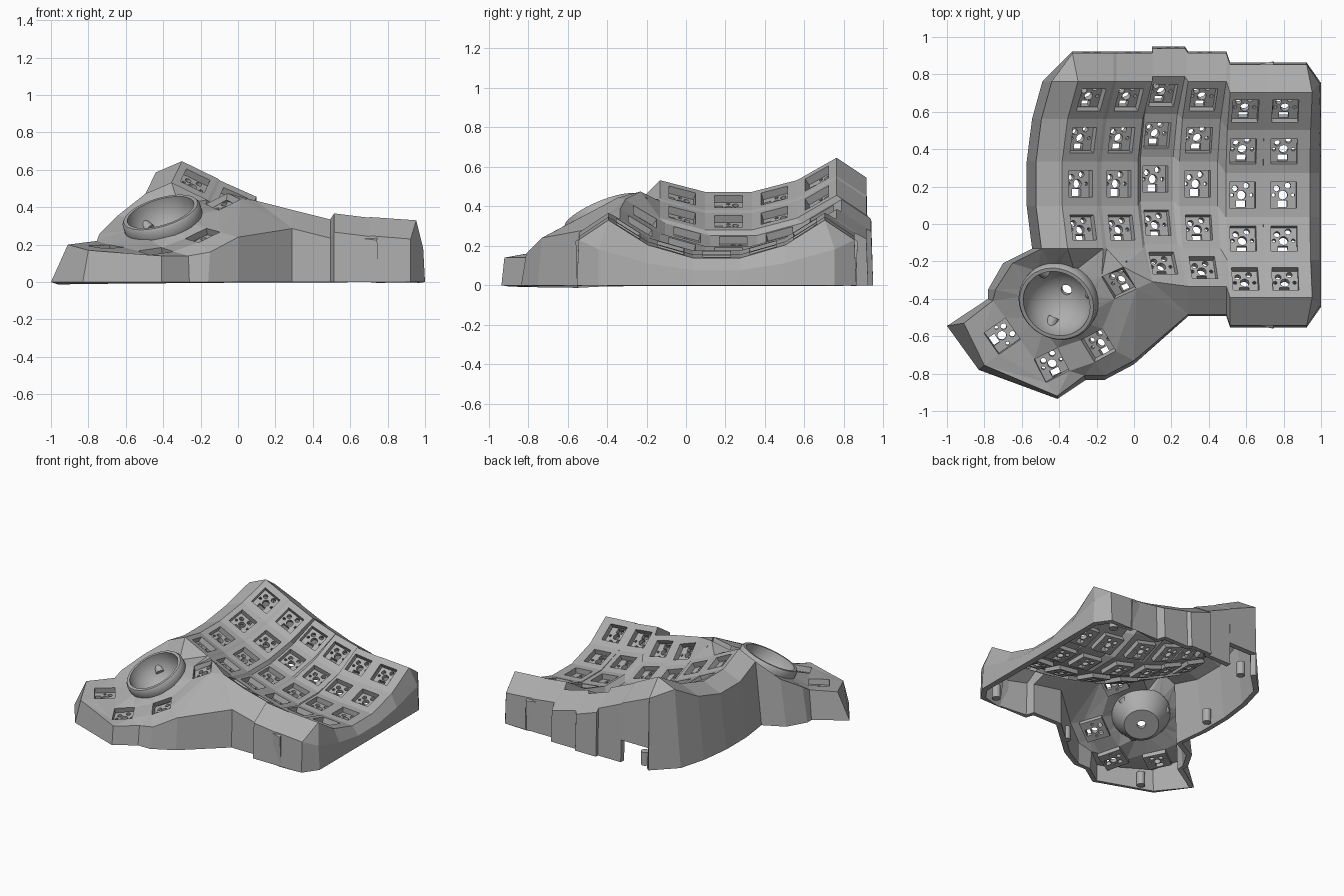
import bpy, bmesh
from math import sin, cos, pi, radians
from mathutils import Vector, Matrix
from mathutils.geometry import delaunay_2d_cdt

cube = bpy.data.objects.get("Cube")
if cube:
    bpy.data.objects.remove(cube)

grey = bpy.data.materials.new("plain_grey")
grey.use_nodes = True
grey.diffuse_color = (0.42, 0.42, 0.42, 1)
grey.node_tree.nodes["Principled BSDF"].inputs["Base Color"].default_value = grey.diffuse_color

RADIUS, STEP, HOLE = 0.84, radians(16.1), 0.07


def add_object(name, mesh):
    obj = bpy.data.objects.new(name, mesh)
    bpy.context.collection.objects.link(obj)
    if not mesh.materials:
        mesh.materials.append(grey)
    return obj


def finish(bm, name):
    mesh = bpy.data.meshes.new(name)
    bm.to_mesh(mesh)
    bm.free()
    return add_object(name, mesh)


def solidify(obj, thickness):
    mod = obj.modifiers.new("thickness", "SOLIDIFY")
    mod.thickness = thickness
    mod.offset = -1


class Skin:
    """Collects faces and joins the corners that coincide."""
    def __init__(self):
        self.bm, self.seen = bmesh.new(), {}

    def face(self, *points):
        verts = []
        for p in points:
            key = tuple(round(c, 4) for c in p)
            if key not in self.seen:
                self.seen[key] = self.bm.verts.new(p)
            if self.seen[key] not in verts:
                verts.append(self.seen[key])
        if len(verts) > 2 and not self.bm.faces.get(verts):
            self.bm.faces.new(verts)

    def patch(self, outline, holes):
        """Fills an outline, seen from above, around convex holes."""
        points, edges, group = [], [], []
        for g, loop in enumerate([outline] + holes):
            n, first = len(loop), len(points)
            points += loop
            group += [g] * n
            edges += [(first + i, first + (i + 1) % n) for i in range(n)]
        flat = [Vector(p).to_2d() for p in points]
        out, _, faces, origin, _, _ = delaunay_2d_cdt(flat, edges, [], 1, 1e-5)
        for f in faces:
            if any(not origin[i] for i in f):
                continue
            ids = [origin[i][0] for i in f]
            groups = {group[i] for i in ids}
            if len(groups) > 1 or 0 in groups:
                self.face(*[points[i] for i in ids])

    def build(self, name, thickness):
        bmesh.ops.recalc_face_normals(self.bm, faces=self.bm.faces[:])
        if sum(f.normal.z * f.calc_area() for f in self.bm.faces) < 0:
            bmesh.ops.reverse_faces(self.bm, faces=self.bm.faces[:])
        obj = finish(self.bm, name)
        solidify(obj, thickness)
        return obj


def circle(x, y, r, n=12, z=0):
    return [Vector((x + r * cos(2 * pi * i / n), y + r * sin(2 * pi * i / n), z)) for i in range(n)]


def box(x, y, w, h):
    return [Vector((x + i * w, y + j * h, 0)) for i, j in ((-1, -1), (1, -1), (1, 1), (-1, 1))]


def frame(position, across, normal):
    n = Vector(normal).normalized()
    u = Vector(across)
    u = (u - n * u.dot(n)).normalized()
    m = Matrix((u, n.cross(u), n)).transposed().to_4x4()
    m.translation = position
    return m


# Key columns: centre, tilt, width to each side, first row
columns = [
    ((-0.285, 0.215, 0.425), 26, 0.11, 0.102, -1),
    ((-0.08, 0.215, 0.325), 24, 0.102, 0.11, -1),
    ((0.115, 0.24, 0.225), 19, 0.085, 0.1, -2),
    ((0.34, 0.215, 0.175), 14, 0.1, 0.11, -2),
    ((0.58, 0.155, 0.165), 7, 0.09, 0.11, -2),
    ((0.80, 0.155, 0.148), 4, 0.11, 0.14, -2),
]


def axes(c):
    t = radians(columns[c][1])
    return Vector((cos(t), 0, -sin(t))), Vector((sin(t), 0, cos(t)))


def edge(c, side, k):
    """Corner of the key plates on one side of a column, at row line k."""
    u, n = axes(c)
    s = -columns[c][2] if side == "L" else columns[c][3]
    r = RADIUS / cos(STEP / 2)
    return (Vector(columns[c][0]) + u * s + n * (RADIUS - r * cos(k * STEP))
            + Vector((0, r * sin(k * STEP), 0)))


skin, key_frames = Skin(), []
for c, (centre, _, _, _, first) in enumerate(columns):
    u, n = axes(c)
    for row in range(first, 3):
        a = row * STEP
        pos = Vector(centre) + n * RADIUS * (1 - cos(a)) + Vector((0, RADIUS * sin(a), 0))
        m = frame(pos, u, n * cos(a) - Vector((0, sin(a), 0)))
        key_frames.append(m)
        hole = [m @ p for p in box(0, 0, HOLE, HOLE)]
        lo, hi = row - 0.5, row + 0.5
        rim = [edge(c, "L", lo), edge(c, "R", lo), edge(c, "R", hi), edge(c, "L", hi)]
        for i in range(4):
            j = (i + 1) % 4
            skin.face(rim[i], rim[j], hole[j], hole[i])
        # Web to the next column
        if c < 5 and row >= columns[c + 1][4]:
            skin.face(rim[1], edge(c + 1, "L", lo), edge(c + 1, "L", hi), rim[2])

# Sloping rim and wall around the key columns: top, rim, ground
chain = []


def wall(top, offset, flare):
    rim = top + Vector(offset)
    chain.append((top, rim, Vector((rim.x + flare[0], rim.y + flare[1], 0))))


for row in range(-1, 4):
    wall(edge(0, "L", row - 0.5), (-0.14, 0, -0.06), (-0.05, 0))
notch_start = len(chain)
for c in range(6):
    for side in "LR":
        wall(edge(c, side, 2.5), (-0.03 if c + (side == "R") in (0, 6) else 0, 0.15, -0.1), (0, 0.01))
for row in range(3, -3, -1):
    p = edge(5, "R", row - 0.5)
    end = 0.05 if row == 3 else -0.05 if row == -2 else 0
    wall(p, (0.99 - p.x, end, -0.45 * p.z), (0.01, 0))
for c in (5, 4, 3):
    for side in "RL":
        wall(edge(c, side, -2.5), (-0.03 if (c, side) == (5, "R") else 0, -0.15, -0.1), (0, -0.01))
body_front = chain[-1]

# Thumb cluster: rim and ground points
thumb = [
    ((0, -0.73, 0.24), (0, -0.75)), ((-0.15, -0.81, 0.16), (-0.16, -0.835)),
    ((-0.265, -0.81, 0.14), (-0.26, -0.835)), ((-0.41, -0.92, 0.14), (-0.41, -0.935)),
    ((-0.80, -0.755, 0.17), (-0.83, -0.78)), ((-0.91, -0.53, 0.2), (-1, -0.545)),
    ((-0.755, -0.41, 0.22), (-0.78, -0.4)), ((-0.74, -0.35, 0.26), (-0.78, -0.35)),
    ((-0.65, -0.21, 0.35), (-0.7, -0.21)),
]
chain += [(None, Vector(r), Vector((*g, 0))) for r, g in thumb]

for i, (top, rim, ground) in enumerate(chain):
    top2, rim2, ground2 = chain[(i + 1) % len(chain)]
    if top and top2:
        skin.face(top, top2, rim2, rim)
    # Cable opening in the back wall
    lift = Vector((0, 0, 0.17 if notch_start <= i < notch_start + 2 else 0))
    skin.face(rim, rim2, ground2 + lift, ground + lift)

# Thumb keys: position, direction across, normal
thumb_keys = [
    ((-0.705, -0.6, 0.19), (0.57, -0.82, 0), (0.03, -0.1, 1)),
    ((-0.44, -0.755, 0.165), (0.87, 0.45, 0), (-0.05, -0.2, 1)),
    ((-0.19, -0.65, 0.25), (0.82, 0.5, 0), (-0.3, -0.35, 1)),
    ((-0.08, -0.315, 0.43), (0.85, 0.5, 0), (-0.3, -0.45, 1)),
]
thumb_frames = [frame(*k) for k in thumb_keys]
ball_frame = frame((-0.41, -0.42, 0.36), (1, 0, 0), (-0.3, -0.42, 1))
outline = [edge(0, "L", -1.5), edge(0, "R", -1.5), edge(1, "L", -1.5), edge(1, "R", -1.5),
           edge(2, "L", -1.5), edge(2, "L", -2.5), edge(2, "R", -2.5), body_front[0], body_front[1]]
outline += [Vector(r) for r, _ in thumb] + [chain[0][1]]
holes = [[m @ p for p in box(0, 0, HOLE, HOLE)] for m in thumb_frames]
holes.append([ball_frame @ p for p in circle(0, 0, 0.195, 28, -0.04)])
skin.patch(outline, holes)
skin.build("case_shell", 0.04)

# Switch socket floors, one mesh shared by every key
floor = Skin()
floor.patch(box(0, 0, 0.082, 0.082), [
    circle(0, 0, 0.024), circle(-0.052, 0, 0.01, 8), circle(0.052, 0, 0.01, 8),
    circle(-0.035, 0.035, 0.016), circle(0.025, 0.05, 0.016), box(-0.005, -0.047, 0.026, 0.018)])
socket = floor.build("switch_socket", 0.03)
for i, m in enumerate(key_frames + thumb_frames):
    if i:
        socket = add_object("switch_socket_%d" % i, socket.data)
        solidify(socket, 0.03)
    socket.matrix_world = m @ Matrix.Translation((0, 0, -0.04))

# Ball cup: a turned profile with a sensor opening at its lowest point
profile = [(0.2, -0.09), (0.215, -0.05), (0.215, 0), (0.205, 0.015), (0.185, 0.015)]
profile += [(0.185 * cos(a), -0.185 * sin(a)) for a in [radians(d) for d in range(0, 82, 9)]]
profile += [(0.03, -0.21), (0.12, -0.21), (0.17, -0.15)]
cup, n = Skin(), 40
for i in range(n):
    spin = [Matrix.Rotation(2 * pi * k / n, 3, "Z") for k in (i, i + 1)]
    for (r, z), (r2, z2) in zip(profile, profile[1:] + profile[:1]):
        a, b = Vector((r, 0, z)), Vector((r2, 0, z2))
        cup.face(spin[0] @ a, spin[1] @ a, spin[1] @ b, spin[0] @ b)
bmesh.ops.recalc_face_normals(cup.bm, faces=cup.bm.faces[:])
ball_cup = finish(cup.bm, "ball_cup")
ball_cup.matrix_world = ball_frame
bpy.context.view_layer.objects.active = ball_cup
ball_cup.select_set(True)
bpy.ops.object.shade_smooth_by_angle(angle=radians(35))


def cylinder(name, radius, depth, matrix):
    bm = bmesh.new()
    bmesh.ops.create_cone(bm, cap_ends=True, segments=16, radius1=radius, radius2=radius, depth=depth)
    finish(bm, name).matrix_world = matrix


# Bearing holders around the cup
for i in range(3):
    m = Matrix.Rotation(radians(120 * i + 250), 4, "Z") @ Matrix.Translation((0.168, 0, -0.1))
    cylinder("bearing_holder_%d" % i, 0.03, 0.05, ball_frame @ m @ Matrix.Rotation(radians(60), 4, "Y"))

# Screw posts inside the wall
for i, (x, y) in enumerate([(-0.49, 0.2), (-0.25, 0.85), (0.84, 0.78), (0.84, -0.48), (0.1, -0.61), (-0.7, -0.76)]):
    cylinder("screw_post_%d" % i, 0.03, 0.1, Matrix.Translation((x, y, 0.05)))
